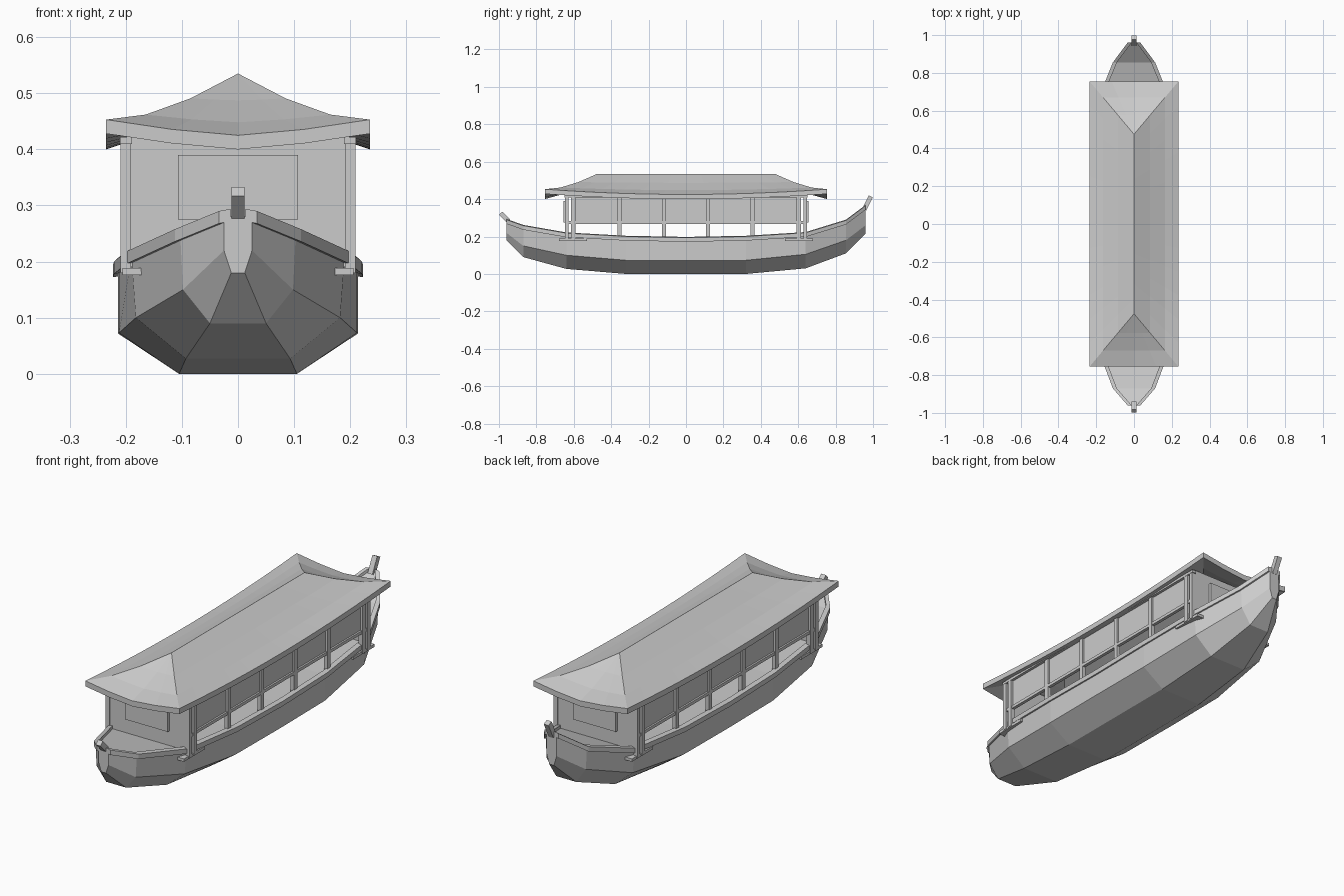
import bpy, bmesh
from mathutils import Vector

if "Cube" in bpy.data.objects:
    bpy.data.objects.remove(bpy.data.objects["Cube"])

def make(name, verts, faces):
    me = bpy.data.meshes.new(name)
    bm = bmesh.new()
    vs = [bm.verts.new(v) for v in verts]
    for f in faces:
        bm.faces.new([vs[i] for i in f])
    bmesh.ops.remove_doubles(bm, verts=bm.verts, dist=1e-5)
    bmesh.ops.recalc_face_normals(bm, faces=bm.faces)
    bm.to_mesh(me)
    bm.free()
    ob = bpy.data.objects.new(name, me)
    bpy.context.collection.objects.link(ob)
    return ob

def loft(name, rings):
    # closed rings joined along their length, with caps
    n = len(rings[0])
    verts = [v for r in rings for v in r]
    faces = [(k*n+i, k*n+(i+1) % n, (k+1)*n+(i+1) % n, (k+1)*n+i)
             for k in range(len(rings)-1) for i in range(n)]
    faces += [tuple(range(n)), tuple(range((len(rings)-1)*n, len(rings)*n))]
    return make(name, verts, faces)

def box(name, x, y, z):
    r = lambda zz: [(x[0], y[0], zz), (x[1], y[0], zz), (x[1], y[1], zz), (x[0], y[1], zz)]
    return loft(name, [r(z[0]), r(z[1])])

def mirrored(ob):
    m = ob.modifiers.new("mirror", 'MIRROR')
    m.use_axis[0] = True
    return ob

# hull stations: y, bottom (half width, z), chine (w, z), sheer (w, z)
stations = [
    (-.96, .012, .18, .025, .22, .025, .28),
    (-.87, .05, .09, .098, .15, .103, .248),
    (-.64, .093, .027, .182, .10, .19, .208),
    (-.32, .105, 0, .212, .073, .212, .19),
    (0, .105, 0, .214, .072, .214, .184),
    (.32, .105, 0, .212, .073, .212, .19),
    (.64, .093, .03, .182, .105, .19, .21),
    (.855, .05, .11, .098, .18, .103, .276),
    (.96, .012, .215, .025, .26, .025, .355)]
loft("hull", [[(bw, y, bz), (cw, y, cz), (sw, y, sz), (-sw, y, sz), (-cw, y, cz), (-bw, y, bz)]
              for y, bw, bz, cw, cz, sw, sz in stations])

# gunwale rail following the sheer
rail = []
for y, _, _, _, _, w, z in stations:
    rail.append([(w-.012, y, z-.008), (w+.009, y, z-.012), (w+.009, y, z+.010), (w-.012, y, z+.014)])
mirrored(loft("gunwale", rail))

# raked posts at bow and stern
def stem(name, a, b, t, w):
    a, b = Vector(a), Vector(b)
    d = (b-a).normalized()
    n = Vector((0, -d.z, d.y))*t
    sx = Vector((w, 0, 0))
    loft(name, [[p+sx+n, p-sx+n, p-sx-n, p+sx-n] for p in (a, b)])
stem("bow_post", (0, -.948, .282), (0, -.990, .325), .012, .012)
stem("stern_post", (0, .953, .345), (0, .988, .415), .012, .012)

# hipped roof with upswept corners: rings of points from ridge to eave
def roof_ring(t, hip_z):
    hx, hy, drop = .235*t, .475+.28*t, .028*t*t
    nx, ny = 4, 12
    pts = []
    for i in range(nx):
        u = -1+2*i/nx
        pts.append((u*hx, -hy, hip_z-drop*(1-abs(u)**1.4)))
    for i in range(ny):
        u = -1+2*i/ny
        pts.append((hx, u*hy, hip_z-drop*(1-u*u)))
    return pts + [(-x, -y, z) for x, y, z in pts]

rings = [roof_ring(t, z) for t, z in ((.001, .535), (.36, .491), (.7, .462), (1, .453))]
n = len(rings[0])
top = [v for r in rings for v in r]
count = len(top)
verts = top + [(x, y, z-.025) for x, y, z in top]
faces = []
for k in range(len(rings)-1):
    for i in range(n):
        j = (i+1) % n
        q = (k*n+i, k*n+j, (k+1)*n+j, (k+1)*n+i)
        faces += [q, tuple(a+count for a in q)]
e = count-n
faces += [(e+i, e+(i+1) % n, e+(i+1) % n+count, e+i+count) for i in range(n)]
faces += [tuple(range(n)), tuple(range(count, count+n))]
make("roof", verts, faces)

# cabin sides: panels, beams and posts
mirrored(box("side_panel", (.191, .197), (-.60, .60), (.275, .412)))
mirrored(box("top_beam", (.189, .21), (-.65, .65), (.41, .422)))
mirrored(box("mid_beam", (.190, .205), (-.60, .60), (.268, .282)))
for y in (-.355, -.118, .118, .355):
    mirrored(box("side_post", (.188, .206), (y-.011, y+.011), (.18, .412)))

# cabin ends: wall, window panel, corner posts and feet
for s, label in ((-1, "front"), (1, "back")):
    def span(a, b):
        return tuple(sorted((s*a, s*b)))
    box(label+"_wall", (-.192, .192), span(.632, .642), (.19, .43))
    box(label+"_window", (-.107, .107), span(.640, .655), (.275, .39))
    mirrored(box(label+"_outer_post", (.191, .209), span(.628, .646), (.18, .415)))
    mirrored(box(label+"_inner_post", (.189, .209), span(.592, .614), (.18, .415)))
    mirrored(box(label+"_tie", (.193, .206), span(.60, .64), (.268, .282)))
    mirrored(box(label+"_foot", (.166, .206), span(.53, .68), (.176, .189)))
